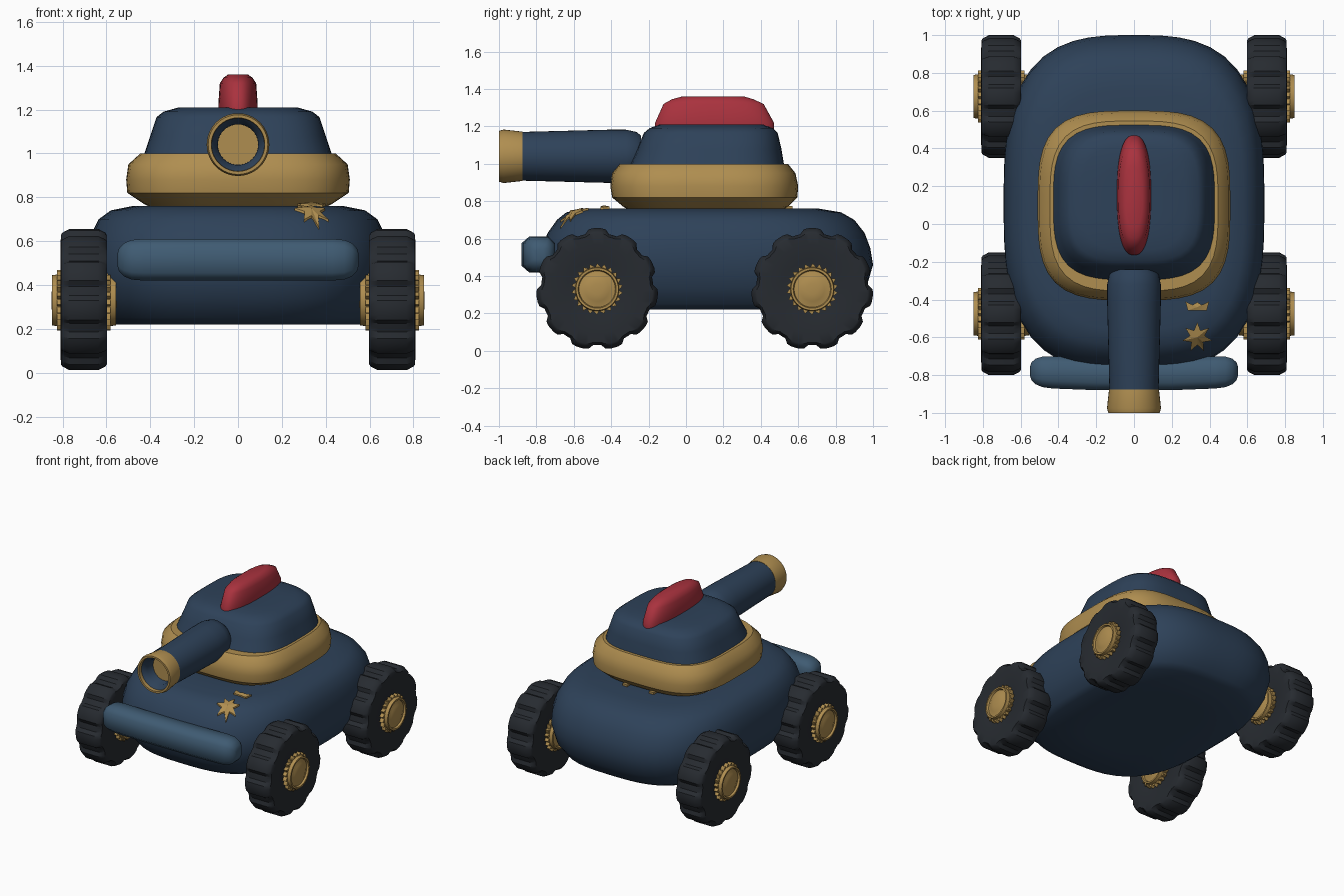
import bpy, bmesh
from math import sin, cos, pi, radians
from mathutils import Vector

if "Cube" in bpy.data.objects:
    bpy.data.objects.remove(bpy.data.objects["Cube"])


def material(name, rgb):
    m = bpy.data.materials.new(name)
    m.diffuse_color = (*rgb, 1)
    m.use_nodes = True
    m.node_tree.nodes["Principled BSDF"].inputs["Base Color"].default_value = m.diffuse_color
    return m


NAVY = material("navy", (0.027, 0.054, 0.10))
GOLD = material("gold", (0.43, 0.27, 0.08))
RED = material("red", (0.40, 0.032, 0.048))
RUBBER = material("rubber", (0.02, 0.024, 0.03))
STEEL = material("steel_blue", (0.05, 0.105, 0.17))


def finish(bm, name, mat, angle=40):
    bmesh.ops.recalc_face_normals(bm, faces=bm.faces)
    me = bpy.data.meshes.new(name)
    bm.to_mesh(me)
    bm.free()
    me.materials.append(mat)
    ob = bpy.data.objects.new(name, me)
    bpy.context.collection.objects.link(ob)
    bpy.ops.object.select_all(action='DESELECT')
    ob.select_set(True)
    bpy.context.view_layer.objects.active = ob
    bpy.ops.object.shade_smooth_by_angle(angle=radians(angle))
    return ob


def loft(name, rings, mat, angle=40):
    """Skin closed rings of points and cap both ends."""
    bm = bmesh.new()
    vs = [[bm.verts.new(p) for p in r] for r in rings]
    n = len(vs[0])
    for a, b in zip(vs, vs[1:]):
        for i in range(n):
            j = (i + 1) % n
            bm.faces.new((a[i], a[j], b[j], b[i]))
    bm.faces.new(vs[0])
    bm.faces.new(vs[-1])
    return finish(bm, name, mat, angle)


def oval(z, hx, y0, y1, n, seg=56):
    """Horizontal superellipse ring."""
    cy, hy = (y0 + y1) / 2, (y1 - y0) / 2
    pts = []
    for i in range(seg):
        c, s = cos(2 * pi * i / seg), sin(2 * pi * i / seg)
        k = (abs(c) ** n + abs(s) ** n) ** (-1 / n)
        pts.append(Vector((hx * c * k, cy + hy * s * k, z)))
    return pts


def oval_body(name, profile, n, mat, angle=40):
    return loft(name, [oval(*p, n) for p in profile], mat, angle)


def barrel_ring(y, r, seg=40):
    return [Vector((r * cos(2 * pi * i / seg), y, 1.04 + r * sin(2 * pi * i / seg)))
            for i in range(seg)]


# Hull
hull = oval_body("hull", [
    (0.22, 0.30, -0.32, 0.55), (0.22, 0.57, -0.62, 0.85), (0.25, 0.61, -0.67, 0.90),
    (0.34, 0.665, -0.745, 0.965), (0.46, 0.69, -0.78, 1.0), (0.55, 0.688, -0.77, 0.985),
    (0.63, 0.67, -0.74, 0.955), (0.70, 0.635, -0.69, 0.90), (0.74, 0.58, -0.64, 0.83),
    (0.76, 0.48, -0.56, 0.71), (0.76, 0.3, -0.35, 0.5)], 3, NAVY)

# Turret
oval_body("turret_band", [
    (0.75, 0.39, -0.30, 0.51), (0.77, 0.43, -0.335, 0.545), (0.82, 0.505, -0.395, 0.595),
    (0.88, 0.51, -0.405, 0.60), (0.95, 0.50, -0.395, 0.585),
    (1.0, 0.445, -0.355, 0.545), (1.0, 0.3, -0.2, 0.4)], 3.4, GOLD)
oval_body("turret_top", [
    (0.99, 0.43, -0.30, 0.525), (1.08, 0.40, -0.26, 0.51), (1.165, 0.372, -0.225, 0.49),
    (1.19, 0.34, -0.195, 0.465), (1.21, 0.27, -0.14, 0.41),
    (1.21, 0.15, -0.02, 0.29)], 3.4, NAVY)
oval_body("roof_crest", [
    (1.18, 0.09, -0.165, 0.47), (1.22, 0.09, -0.165, 0.47), (1.32, 0.083, -0.12, 0.415),
    (1.345, 0.066, -0.075, 0.36), (1.36, 0.045, -0.02, 0.31)], 2.5, RED, 50)

# Gun with hollow bore
loft("gun_barrel", [barrel_ring(*p) for p in (
    (-0.24, 0.11), (-0.265, 0.13), (-0.32, 0.142), (-0.42, 0.142), (-0.885, 0.13),
    (-0.975, 0.122), (-0.94, 0.093), (-0.75, 0.09))], NAVY)
loft("muzzle_ring", [barrel_ring(*p) for p in (
    (-0.875, 0.125), (-0.875, 0.132), (-0.975, 0.143), (-1.0, 0.136),
    (-1.0, 0.122), (-0.96, 0.12), (-0.875, 0.125))], GOLD)

# Bumper: rounded section swept along x, shrinking at the ends
section = [Vector((0, *p)) for p in (
    (0.085, 0.06), (0.05, 0.095), (-0.045, 0.095), (-0.085, 0.06),
    (-0.085, -0.06), (-0.045, -0.095), (0.05, -0.095), (0.085, -0.06))]
ends = [(0.55, 0.3), (0.543, 0.55), (0.52, 0.8), (0.485, 0.95), (0.43, 1.0), (0.2, 1.0)]
stations = [(-x, s) for x, s in ends] + ends[::-1]
loft("front_bumper", [[Vector((x, -0.797 + 0.06 * x * x, 0.515)) + p * s for p in section]
                      for x, s in stations], STEEL, 50)


# Wheels
def wheel_rings(cx, cy, profile, seg, scale):
    """Profile of (x offset, radius, depth of relief) turned around the axle."""
    rings = []
    for dx, r, k in profile:
        ring = []
        for i in range(seg):
            a = 2 * pi * i / seg
            rr = r - k * scale(i)
            ring.append(Vector((cx + dx, cy + rr * sin(a), 0.33 + rr * cos(a))))
        rings.append(ring)
    return rings


def mirrored(half):
    return [(-x, r, k) for x, r, k in half] + half[::-1]


LUG = (0, 0, 0.15, 1, 1, 1, 0.15, 0)
SAW = (0, 0.5, 1)
tyre_half = [(0.09, 0.11, 0), (0.1, 0.16, 0), (0.106, 0.24, 0), (0.105, 0.297, 0.012),
             (0.098, 0.308, 0.02), (0.065, 0.326, 0.026)]
gear_half = [(0.122, 0.05, 0), (0.122, 0.138, 0.022), (0.09, 0.138, 0.022)]
cap_half = [(0.148, 0.03, 0), (0.143, 0.065, 0), (0.132, 0.09, 0), (0.132, 0.097, 0),
            (0.146, 0.102, 0), (0.146, 0.114, 0), (0.12, 0.118, 0)]
for end, cy in (("front", -0.475), ("rear", 0.675)):
    for side, cx in (("left", -0.703), ("right", 0.703)):
        tag = f"{end}_{side}"
        loft(tag + "_tyre", wheel_rings(cx, cy, mirrored(tyre_half), 88,
                                        lambda i: LUG[i % 8]), RUBBER, 32)
        loft(tag + "_hub_gear", wheel_rings(cx, cy, mirrored(gear_half), 66,
                                            lambda i: SAW[i % 3]), GOLD, 25)
        loft(tag + "_hub_cap", wheel_rings(cx, cy, mirrored(cap_half), 40,
                                           lambda i: 0), GOLD, 40)

# Raised emblems that follow the hull surface
bpy.context.view_layer.update()


def emblem(name, outline, center):
    bm = bmesh.new()
    layers = []
    for lift in (-0.01, 0.012):
        row = []
        for x, y in [(0, 0)] + outline:
            px, py = center[0] + x, center[1] + y
            hit = hull.ray_cast(Vector((px, py, 2)), Vector((0, 0, -1)))
            extra = 0.006 if lift > 0 and (x, y) == (0, 0) else 0
            row.append(bm.verts.new((px, py, hit[1].z + lift + extra)))
        layers.append(row)
    low, top = layers
    n = len(outline)
    for i in range(1, n + 1):
        j = i % n + 1
        bm.faces.new((low[i], low[j], top[j], top[i]))
        bm.faces.new((top[0], top[i], top[j]))
        bm.faces.new((low[0], low[j], low[i]))
    finish(bm, name, GOLD, 20)


star = []
for i in range(14):
    r = 0.04 if i % 2 else 0.08
    a = pi / 2 + pi * i / 7
    star.append((r * cos(a), r * sin(a)))
emblem("star_badge", star, (0.335, -0.6))
emblem("crown_badge", [(-0.05, -0.018), (0.05, -0.018), (0.063, 0.03), (0.03, 0.008),
                       (0, 0.026), (-0.03, 0.008), (-0.063, 0.03)], (0.335, -0.44))

# Small lugs under the rear of the turret
for side in (-1, 1):
    bm = bmesh.new()
    bmesh.ops.create_cube(bm, size=1)
    for v in bm.verts:
        v.co = Vector((v.co.x * 0.04 + side * 0.11, v.co.y * 0.06 + 0.54, v.co.z * 0.03 + 0.76))
    finish(bm, "turret_lug", GOLD)
